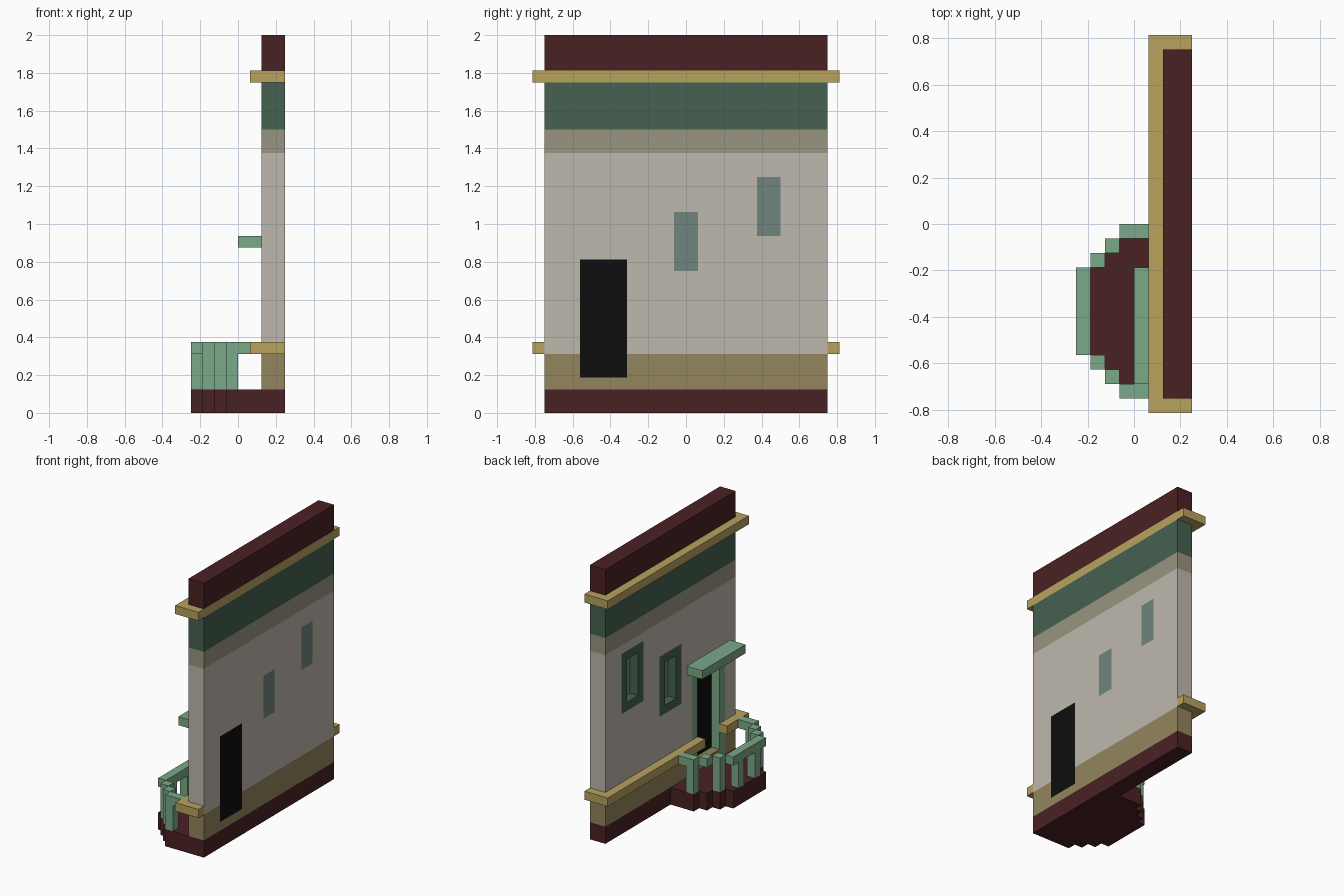
import bpy, bmesh

if "Cube" in bpy.data.objects:
    bpy.data.objects.remove(bpy.data.objects["Cube"])

U = 1 / 16  # every size below is in sixteenths


def linear(c):
    c /= 255
    return c / 12.92 if c <= 0.04045 else ((c + 0.055) / 1.055) ** 2.4


PALETTE = {
    "maroon": (74, 33, 35), "tan": (146, 133, 92), "beige": (191, 185, 174),
    "stone": (153, 149, 128), "dark green": (70, 97, 80), "gold": (184, 162, 95),
    "mint": (122, 168, 136), "black": (13, 13, 13), "glass": (112, 133, 127),
}
NAMES = list(PALETTE)
MATS = []
for name, rgb in PALETTE.items():
    m = bpy.data.materials.new(name)
    m.use_nodes = True
    col = [linear(c) for c in rgb] + [1]
    m.diffuse_color = col
    bsdf = next(n for n in m.node_tree.nodes if n.type == 'BSDF_PRINCIPLED')
    bsdf.inputs["Base Color"].default_value = col
    MATS.append(m)


def finish(name, bm, mats):
    bmesh.ops.remove_doubles(bm, verts=bm.verts, dist=1e-5)
    bmesh.ops.recalc_face_normals(bm, faces=bm.faces)
    me = bpy.data.meshes.new(name)
    bm.to_mesh(me)
    bm.free()
    for m in mats:
        me.materials.append(m)
    ob = bpy.data.objects.new(name, me)
    bpy.context.collection.objects.link(ob)
    return ob


def box(name, x, y, z, mat):
    bm = bmesh.new()
    bmesh.ops.create_cube(bm, size=1)
    for v in bm.verts:
        v.co = [U * (r[0] if c < 0 else r[1]) for c, r in zip(v.co, (x, y, z))]
    return finish(name, bm, [MATS[NAMES.index(mat)]])


# Wall: colour bands (upper height, colour) and openings (y0, y1, z0, z1)
BANDS = [(2, "maroon"), (5, "tan"), (22, "beige"), (24, "stone"),
         (28, "dark green"), (29, "gold"), (32, "maroon")]
OPENINGS = [((-9, -5, 3, 13), "black", "mint"),
            ((-1, 1, 12, 17), "glass", "dark green"),
            ((6, 8, 15, 20), "glass", "dark green")]


def band(z):
    return next(c for top, c in BANDS if z < top)


def inside(rect, y, z, grow=0):
    return rect[0] - grow < y < rect[1] + grow and rect[2] - grow < z < rect[3] + grow


def cell(y, z):
    """Depth of the decorated face, its colour and the plain face's colour."""
    for rect, fill, frame in OPENINGS:
        if inside(rect, y, z):
            return 3, fill, fill
        if inside(rect, y, z, 1) and not (fill == "black" and z < 3 and rect[0] < y < rect[1]):
            return 2, frame, band(z)
    return 2, band(z), band(z)


ys, zs = {-12, 12}, {0} | {b[0] for b in BANDS}
for (y0, y1, z0, z1), _, _ in OPENINGS:
    ys |= {y0 - 1, y0, y1, y1 + 1}
    zs |= {z0 - 1, z0, z1, z1 + 1}
ys, zs = sorted(ys), sorted(zs)

bm = bmesh.new()


def quad(pts, mat):
    f = bm.faces.new([bm.verts.new([c * U for c in p]) for p in pts])
    f.material_index = NAMES.index(mat)


for y0, y1 in zip(ys, ys[1:]):
    for z0, z1 in zip(zs, zs[1:]):
        yc, zc = (y0 + y1) / 2, (z0 + z1) / 2
        d, outer, plain = cell(yc, zc)
        for x, mat in ((d, outer), (4, plain)):
            quad([(x, y0, z0), (x, y1, z0), (x, y1, z1), (x, y0, z1)], mat)
        # outer edges of the wall, and reveals around each opening
        sides = [((y0, z0), (y0, z1), (y0 - .1, zc)), ((y1, z0), (y1, z1), (y1 + .1, zc)),
                 ((y0, z0), (y1, z0), (yc, z0 - .1)), ((y0, z1), (y1, z1), (yc, z1 + .1))]
        for a, b, n in sides:
            if not (-12 < n[0] < 12 and 0 < n[1] < 32):
                far, mat = 4, band(zc)
            else:
                far, mat, _ = cell(*n)
                mat = outer
            if far > d:
                quad([(d, *a), (far, *a), (far, *b), (d, *b)], mat)
finish("wall", bm, MATS)

# Mouldings wrapping the decorated face and both ends
box("upper_moulding_front", (1, 2), (-13, 13), (28, 29), "gold")
box("lower_moulding_front_long", (1, 2), (-5, 13), (5, 6), "gold")
box("lower_moulding_front_short", (1, 2), (-13, -9), (5, 6), "gold")
for label, z in (("upper", 28), ("lower", 5)):
    for side, y in (("front", -13), ("back", 12)):
        box(f"{label}_moulding_{side}_end", (2, 4), (y, y + 1), (z, z + 1), "gold")

# Door canopy
box("door_canopy", (0, 2), (-11, -3), (14, 15), "mint")

# Balcony floor with stepped corners
half = [(2, 0), (-1, 0), (-1, -1), (-2, -1), (-2, -2), (-3, -2), (-3, -3), (-4, -3)]
outline = half + [(x, -12 - y) for x, y in reversed(half)]
bm = bmesh.new()
base = bm.faces.new([bm.verts.new((x * U, y * U, 0)) for x, y in outline])
ext = bmesh.ops.extrude_face_region(bm, geom=[base])
top = [v for v in ext["geom"] if isinstance(v, bmesh.types.BMVert)]
bmesh.ops.translate(bm, verts=top, vec=(0, 0, 2 * U))
finish("balcony_floor", bm, [MATS[NAMES.index("maroon")]])

# Balcony rail follows the steps
box("rail_middle", (-4, -3), (-9, -3), (5, 6), "mint")
for i, (x0, x1) in enumerate([(-1, 1), (-2, -1), (-3, -2)]):
    box(f"rail_back_{i}", (x0, x1), (-i - 1, -i), (5, 6), "mint")
    box(f"rail_front_{i}", (x0, x1), (-12 + i, -11 + i), (5, 6), "mint")

# Balcony posts
for i, (x, y) in enumerate([(-1, -1), (-3, -3), (-4, -5), (-4, -8),
                            (-3, -10), (-2, -11), (-1, -12)]):
    box(f"balcony_post_{i}", (x, x + 1), (y, y + 1), (2, 5), "mint")
